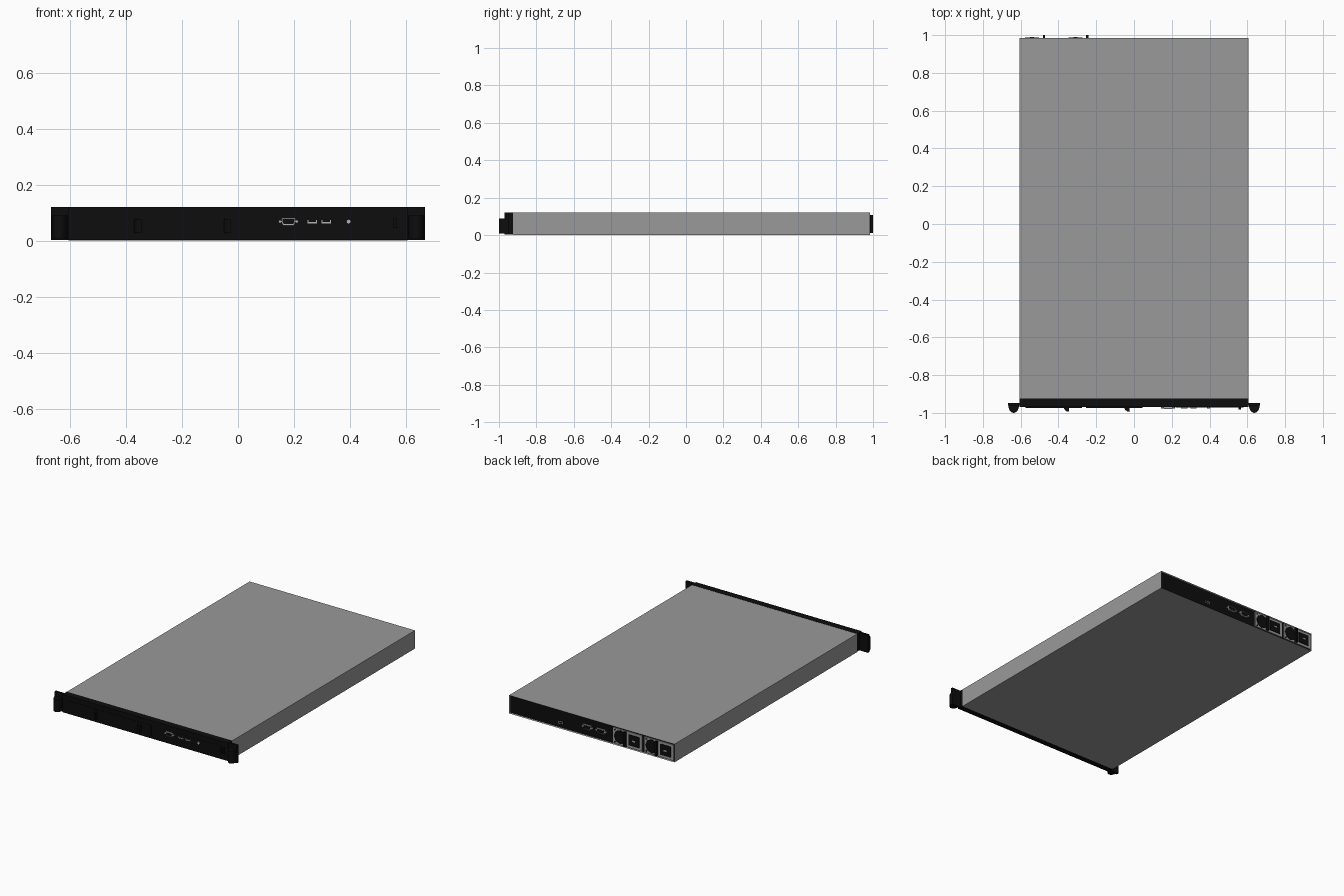
import bpy
import bmesh
from math import cos, sin, pi, radians

old = bpy.data.objects.get("Cube")
if old:
    bpy.data.objects.remove(old, do_unlink=True)


def material(name, v):
    m = bpy.data.materials.new(name)
    m.use_nodes = True
    m.diffuse_color = (v, v, v, 1)
    bsdf = m.node_tree.nodes["Principled BSDF"]
    bsdf.inputs["Base Color"].default_value = (v, v, v, 1)
    return m


GREY = material("steel grey", 0.32)
BLACK = material("black plastic", 0.004)
SILVER = material("silver metal", 0.45)


def finish(name, bm, *mats, smooth=False):
    bmesh.ops.recalc_face_normals(bm, faces=bm.faces)
    mesh = bpy.data.meshes.new(name)
    bm.to_mesh(mesh)
    bm.free()
    for m in mats:
        mesh.materials.append(m)
    ob = bpy.data.objects.new(name, mesh)
    bpy.context.collection.objects.link(ob)
    if smooth:
        bpy.ops.object.select_all(action="DESELECT")
        ob.select_set(True)
        bpy.context.view_layer.objects.active = ob
        bpy.ops.object.shade_smooth_by_angle(angle=radians(35))
    return ob


def prism(name, points, axis, lo, hi, mat, smooth=False):
    """Extrude a profile along y (points are x, z) or z (points are x, y)."""
    bm = bmesh.new()
    place = (lambda a, b, t: (a, t, b)) if axis == "y" else (lambda a, b, t: (a, b, t))
    ends = [[bm.verts.new(place(a, b, t)) for a, b in points] for t in (lo, hi)]
    for ring in ends:
        bm.faces.new(ring)
    n = len(points)
    for i in range(n):
        j = (i + 1) % n
        bm.faces.new((ends[0][i], ends[0][j], ends[1][j], ends[1][i]))
    return finish(name, bm, mat, smooth=smooth)


def box(name, x, y, z, mat):
    pts = [(x[0], z[0]), (x[1], z[0]), (x[1], z[1]), (x[0], z[1])]
    return prism(name, pts, "y", y[0], y[1], mat)


def arc(cx, cy, rx, ry, start, end, n):
    return [(cx + rx * cos(start + (end - start) * i / n),
             cy + ry * sin(start + (end - start) * i / n)) for i in range(n + 1)]


def disc(name, x, z, r, y0, y1, mat, sides=16):
    return prism(name, arc(x, z, r, r, 0, 2 * pi, sides)[:-1], "y", y0, y1, mat, sides > 8)


def d_port(name, x, z, w, h, y, out):
    """Silver D-shaped connector with a dark opening and two screws; out is -1 or 1."""
    for part, s, depth, mat in (("shell", 0, 0.008, SILVER), ("opening", 0.004, 0.009, BLACK)):
        a, b = w / 2 - s, h / 2 - s
        pts = [(x - a, z + b), (x + a, z + b), (x + a, z), (x + a * 0.8, z - b),
               (x - a * 0.8, z - b), (x - a, z)]
        prism(f"{name}_{part}", pts, "y", y, y + out * depth, mat)
    for side in (-1, 1):
        disc(f"{name}_screw", x + side * (w / 2 + 0.005), z, 0.006, y, y + out * 0.008, SILVER, 6)


# Steel case, with a recessed dark rear panel inside a thin rim
bm = bmesh.new()
bmesh.ops.create_cube(bm, size=1)
for v in bm.verts:
    v.co = (v.co.x * 1.21, 0.03 + v.co.y * 1.91, 0.06 + v.co.z * 0.12)
bm.normal_update()
rear = next(f for f in bm.faces if f.normal.y > 0.9)
bmesh.ops.inset_region(bm, faces=[rear], thickness=0.006)
for v in rear.verts:
    v.co.y -= 0.008
rear.material_index = 1
finish("case", bm, GREY, BLACK)
REAR = 0.977

# Front bezel
FRONT = -0.97
box("front_bezel", (-0.605, 0.605), (FRONT, -0.925), (0.003, 0.121), BLACK)

# Rack ears with rounded grips
for side, label in ((1, "left"), (-1, "right")):
    box(f"{label}_ear", sorted((side * 0.6, side * 0.668)), (-0.962, -0.947), (0.003, 0.12), BLACK)
    grip = [(side * a, b) for a, b in arc(0.637, -0.96, 0.028, 0.04, pi, 2 * pi, 12)]
    prism(f"{label}_grip", grip, "z", 0.008, 0.09, BLACK, True)

# Two drive bays with curved latches
for i, x in enumerate((-0.425, -0.105)):
    box(f"drive_bay_{i + 1}", (x - 0.15, x + 0.15), (FRONT - 0.003, FRONT), (0.02, 0.09), BLACK)
    latch = arc(x + 0.08, FRONT, 0.026, 0.024, pi, 1.5 * pi, 6) + [(x + 0.08, FRONT)]
    prism(f"drive_latch_{i + 1}", latch, "z", 0.028, 0.078, BLACK, True)

# Control panel with video port, two data sockets and a power button
box("control_panel", (0.22, 0.58), (FRONT - 0.002, FRONT), (0.04, 0.09), BLACK)
d_port("front_video_port", 0.18, 0.068, 0.05, 0.026, FRONT, -1)
for x in (0.265, 0.315):
    box("front_socket_tongue", (x - 0.016, x + 0.016), (FRONT - 0.006, FRONT), (0.062, 0.067), SILVER)
    for side in (-1, 1):
        box("front_socket_edge", (x + side * 0.015 - 0.002, x + side * 0.015 + 0.002),
            (FRONT - 0.006, FRONT), (0.062, 0.073), SILVER)
disc("power_button", 0.395, 0.068, 0.008, FRONT - 0.008, FRONT, SILVER)
box("panel_latch", (0.553, 0.567), (FRONT - 0.012, FRONT), (0.045, 0.08), BLACK)

# Rear connectors
for i, x in enumerate((0.035, -0.065)):
    d_port(f"rear_port_{i + 1}", x, 0.06, 0.058, 0.03, REAR, 1)
box("rear_socket_frame", (0.215, 0.245), (REAR, REAR + 0.004), (0.03, 0.045), SILVER)
box("rear_socket_opening", (0.219, 0.241), (REAR, REAR + 0.005), (0.033, 0.042), BLACK)

# Two power supplies: plate, fan grille, pull handle and power inlet
for i, x in enumerate((-0.26, -0.49)):
    name = f"power_supply_{i + 1}"
    box(name + "_plate", (x - 0.107, x + 0.107), (REAR, REAR + 0.006), (0.009, 0.111), GREY)
    disc(name + "_fan", x + 0.052, 0.06, 0.046, REAR, REAR + 0.009, BLACK, 8)
    for a in (0, pi / 2):
        for s in (-1, 1):
            disc(name + "_fan_screw", x + 0.052 + s * 0.04, 0.06 + 0.04 * cos(2 * a) * s, 0.005,
                 REAR, REAR + 0.009, BLACK, 6)
    box(name + "_handle", (x + 0.007, x + 0.02), (REAR, 1.0), (0.012, 0.108), BLACK)
    box(name + "_inlet", (x - 0.088, x - 0.012), (REAR, REAR + 0.011), (0.025, 0.095), BLACK)
    box(name + "_inlet_pins", (x - 0.06, x - 0.04), (REAR, REAR + 0.013), (0.055, 0.065), GREY)
